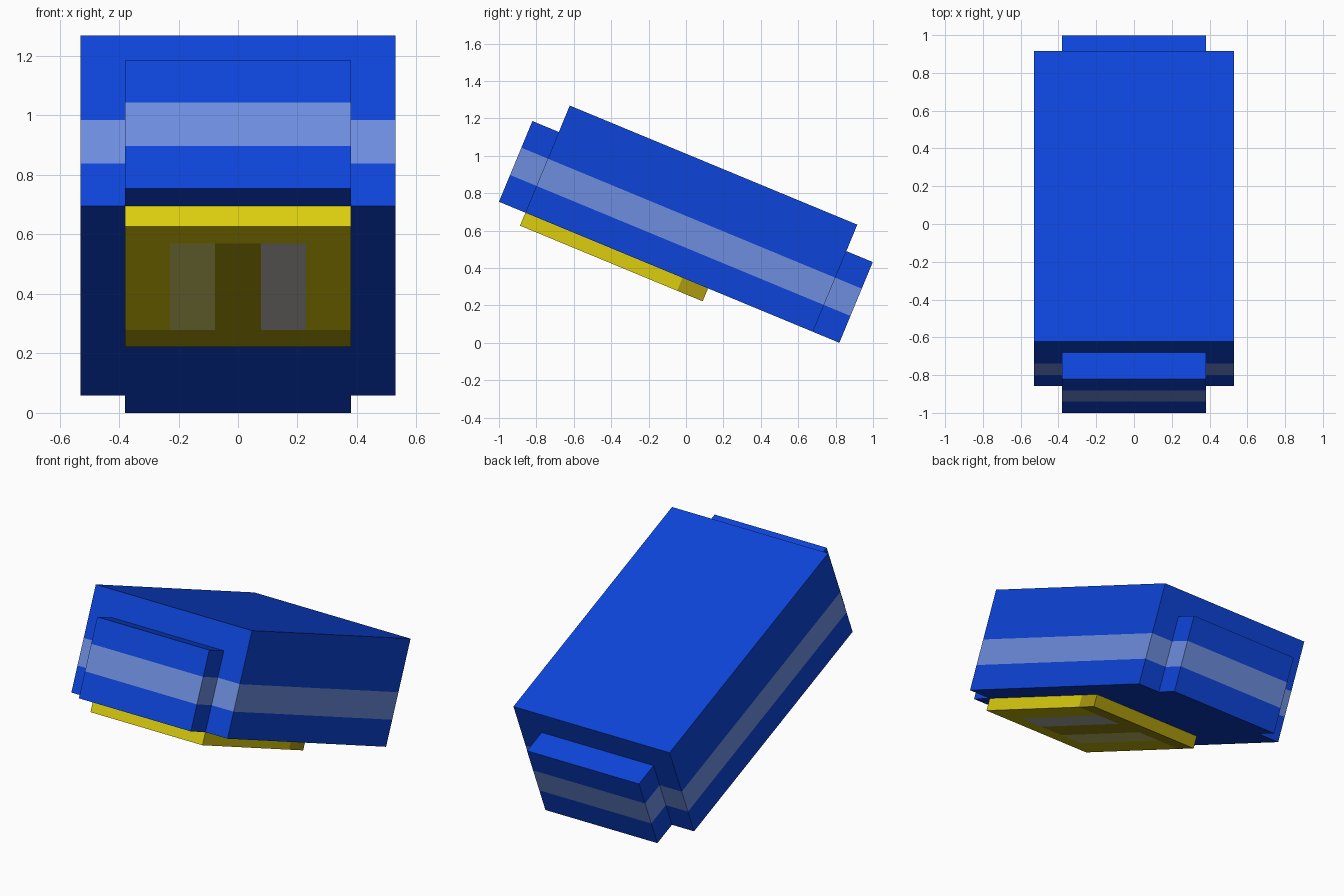
import bpy, bmesh, math
from mathutils import Vector

if "Cube" in bpy.data.objects:
    bpy.data.objects.remove(bpy.data.objects["Cube"])


def material(name, r, g, b):
    lin = [((c / 255 + 0.055) / 1.055) ** 2.4 if c > 10 else c / 255 / 12.92 for c in (r, g, b)]
    m = bpy.data.materials.new(name)
    m.diffuse_color = (*lin, 1)
    m.use_nodes = True
    m.node_tree.nodes["Principled BSDF"].inputs["Base Color"].default_value = m.diffuse_color
    return m


blue = material("blue", 13, 69, 218)
pale_blue = material("pale blue", 109, 141, 222)
yellow = material("yellow", 220, 206, 15)
dark_yellow = material("dark yellow", 172, 154, 15)
pale_yellow = material("pale yellow", 217, 213, 112)
light_grey = material("light grey", 196, 195, 187)

TILT = math.radians(-22.5)
ORIGIN = (0, -0.09, 0.377)      # middle of the body underside


def box(name, lo, hi, cuts, mats, rule):
    """Tilted box, sliced at (axis, position) cuts, coloured by a face rule."""
    bm = bmesh.new()
    bmesh.ops.create_cube(bm, size=1)
    for v in bm.verts:
        v.co = [l + (c + 0.5) * (h - l) for c, l, h in zip(v.co, lo, hi)]
    for axis, pos in cuts:
        n = Vector((0, 0, 0))
        n[axis] = 1
        bmesh.ops.bisect_plane(bm, geom=bm.verts[:] + bm.edges[:] + bm.faces[:],
                               plane_co=n * pos, plane_no=n)
    bm.normal_update()
    for f in bm.faces:
        f.material_index = rule(f.calc_center_median(), f.normal)
    me = bpy.data.meshes.new(name)
    bm.to_mesh(me)
    bm.free()
    for m in mats:
        me.materials.append(m)
    ob = bpy.data.objects.new(name, me)
    ob.location = ORIGIN
    ob.rotation_euler.x = TILT
    bpy.context.collection.objects.link(ob)


# Body and end blocks share one pale stripe running all the way round
S0, S1 = 0.155, 0.313


def stripe(c, n):
    return int(S0 < c.z < S1 and abs(n.z) < 0.5)


BODY, END = 0.832, 0.985
for name, lo, hi in (
        ("body", (-0.53, -BODY, 0), (0.53, BODY, 0.62)),
        ("front_block", (-0.38, -END, 0), (0.38, -BODY, 0.467)),
        ("back_block", (-0.38, BODY, 0), (0.38, END, 0.467))):
    box(name, lo, hi, [(2, S0), (2, S1)], [blue, pale_blue], stripe)

# Underside panel: dark rear band and centre strip between two inset colours
W0, W1 = -0.684, 0.077


def panel_colour(c, n):
    if c.y > W1:
        return 1
    if n.z < -0.5 and c.y > W0 and abs(c.x) < 0.228:
        if abs(c.x) < 0.077:
            return 1
        return 2 if c.x < 0 else 3
    return 0


box("underside_panel", (-0.38, -BODY, -0.075), (0.38, 0.225, 0),
    [(1, W0), (1, W1)] + [(0, s * x) for s in (-1, 1) for x in (0.077, 0.228)],
    [yellow, dark_yellow, pale_yellow, light_grey], panel_colour)
